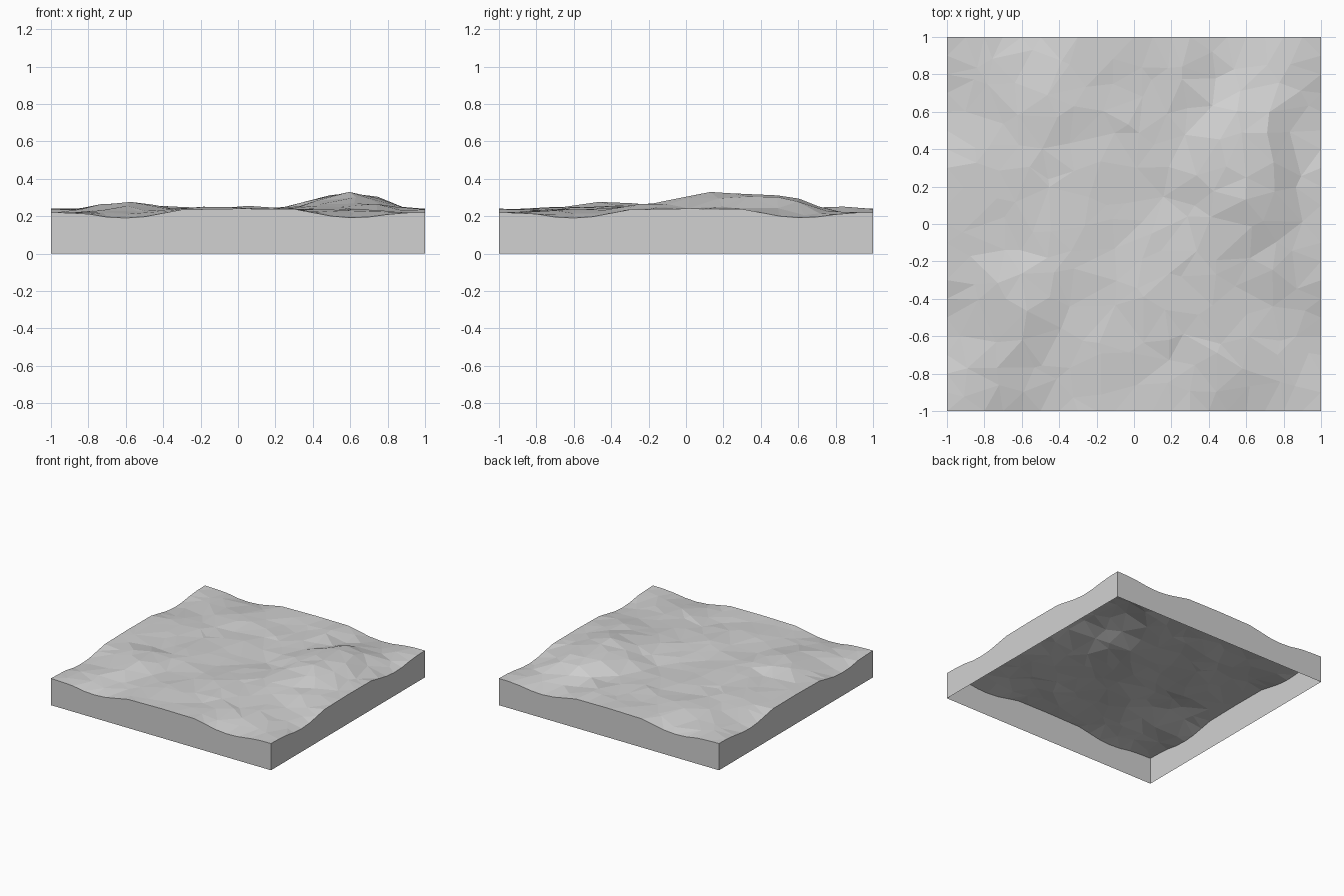
import bpy, bmesh, math, random
from mathutils import Vector
from mathutils.geometry import delaunay_2d_cdt

random.seed(4)
if "Cube" in bpy.data.objects:
    bpy.data.objects.remove(bpy.data.objects["Cube"], do_unlink=True)

BASE = 0.235

# Rim profile shared by all four sides, as (position, height)
RIM = [(-1, .22), (-.82, .215), (-.7, .195), (-.6, .19), (-.5, .197), (-.3, .235),
       (0, .24), (.3, .238), (.5, .2), (.62, .19), (.72, .197), (.85, .217), (1, .22)]

# Hills and hollows: x, y, height, radius x, radius y
HILLS = [(.6, .33, .083, .27, .36), (.62, -.1, .035, .28, .28),
         (-.62, -.4, .038, .2, .22), (-.35, -.1, .02, .18, .2),
         (.1, -.42, .015, .25, .2), (-.1, -.72, .018, .2, .15),
         (-.65, .3, .012, .25, .2), (-.45, .7, .012, .2, .2),
         (.3, .85, .018, .12, .1), (.4, .72, -.025, .1, .1),
         (.12, .15, -.012, .15, .2)]


def rim(t):
    for (a, za), (b, zb) in zip(RIM, RIM[1:]):
        if t <= b:
            return za + (zb - za) * (t - a) / (b - a)
    return RIM[-1][1]


def near_edge(t):
    return max(0, 1 - (1 - abs(t)) / .4) ** 2


def height(x, y):
    wx, wy = near_edge(x), near_edge(y)
    edge = wx * (rim(y) - BASE) + wy * (rim(x) - BASE) - wx * wy * (RIM[0][1] - BASE)
    hills = random.uniform(-.006, .006)
    for cx, cy, h, rx, ry in HILLS:
        r2 = ((x - cx) / rx) ** 2 + ((y - cy) / ry) ** 2
        hills += h * math.exp(-r2 * r2)
    return BASE + edge + hills * (1 - wx) * (1 - wy)


# Regular points round the rim, scattered points inside it
STEPS = 20
side = [-1 + 2 * i / STEPS for i in range(STEPS)]
outline = ([Vector((t, -1)) for t in side] + [Vector((1, t)) for t in side]
           + [Vector((-t, 1)) for t in side] + [Vector((-1, -t)) for t in side])
points = list(outline)
CELLS = 13
for i in range(CELLS):
    for j in range(CELLS):
        x, y = (-.88 + 1.76 * k / (CELLS - 1) for k in (i, j))
        points.append(Vector((x + random.uniform(-.055, .055), y + random.uniform(-.055, .055))))
rim_edges = [(i, (i + 1) % len(outline)) for i in range(len(outline))]
verts, _, faces, *_ = delaunay_2d_cdt(points, rim_edges, [], 1, 1e-5)

# Faceted ground surface
bm = bmesh.new()
ground = [bm.verts.new((p.x, p.y, height(p.x, p.y))) for p in verts]
for f in faces:
    bm.faces.new([ground[i] for i in f])
bm.normal_update()
if sum(f.normal.z for f in bm.faces) < 0:
    bmesh.ops.reverse_faces(bm, faces=bm.faces[:])

# Side walls dropped from the rim, open underneath
border = [e for e in bm.edges if e.is_boundary]
skirt = bmesh.ops.extrude_edge_only(bm, edges=border)["geom"]
for v in skirt:
    if isinstance(v, bmesh.types.BMVert):
        v.co.z = 0
bm.normal_update()
for f in skirt:
    if isinstance(f, bmesh.types.BMFace) and f.normal.dot(f.calc_center_median()) < 0:
        f.normal_flip()

mesh = bpy.data.meshes.new("terrain_block")
bm.to_mesh(mesh)
bm.free()
terrain = bpy.data.objects.new("terrain_block", mesh)
bpy.context.collection.objects.link(terrain)

# Plain stone colour
stone = bpy.data.materials.new("light_grey_stone")
stone.use_nodes = True
colour = (.64, .64, .64, 1)
stone.diffuse_color = colour
stone.node_tree.nodes["Principled BSDF"].inputs["Base Color"].default_value = colour
mesh.materials.append(stone)
